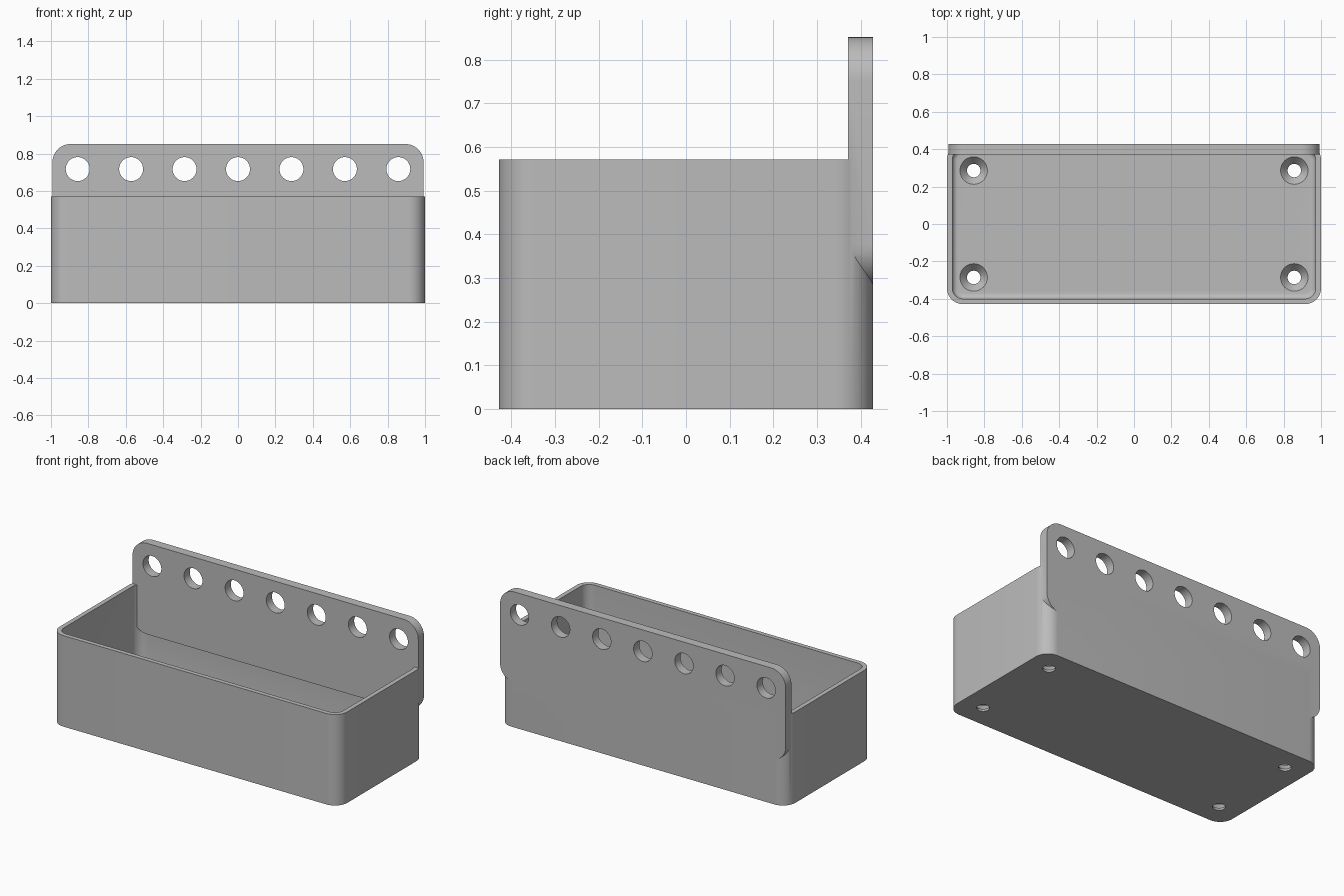
import bpy, bmesh, math
from mathutils import Matrix

if "Cube" in bpy.data.objects:
    bpy.data.objects.remove(bpy.data.objects["Cube"])

MM = 2 / 70            # design unit: the box is 70 units wide
WIDTH, DEPTH, HEIGHT = 70 * MM, 30 * MM, 20 * MM
WALL, FLOOR, PLATE = MM, 2 * MM, 2 * MM

grey = bpy.data.materials.new("plain grey")
grey.use_nodes = True
grey.diffuse_color = (0.5, 0.5, 0.5, 1)
grey.node_tree.nodes["Principled BSDF"].inputs["Base Color"].default_value = (0.5, 0.5, 0.5, 1)


def make_object(name, bm):
    bmesh.ops.recalc_face_normals(bm, faces=bm.faces)
    mesh = bpy.data.meshes.new(name)
    bm.to_mesh(mesh)
    bm.free()
    mesh.materials.append(grey)
    obj = bpy.data.objects.new(name, mesh)
    bpy.context.collection.objects.link(obj)
    return obj


def rounded_slab(name, w, d, h, radius, base_fillet=0):
    """Rounded rectangle extruded from z = 0 to h, with an optional filleted base."""
    bm = bmesh.new()
    outline = []
    for i, (sx, sy) in enumerate([(1, 1), (-1, 1), (-1, -1), (1, -1)]):
        for k in range(13):
            a = math.radians(90 * i + 7.5 * k)
            outline.append(bm.verts.new((sx * (w / 2 - radius) + radius * math.cos(a),
                                         sy * (d / 2 - radius) + radius * math.sin(a), 0)))
    base = bm.faces.new(outline)
    top = bmesh.ops.extrude_face_region(bm, geom=[base])["geom"]
    bmesh.ops.translate(bm, vec=(0, 0, h), verts=[v for v in top if isinstance(v, bmesh.types.BMVert)])
    if base_fillet:
        rim = [e for e in bm.edges if all(abs(v.co.z) < 1e-6 for v in e.verts)]
        bmesh.ops.bevel(bm, geom=rim, offset=base_fillet, segments=6, profile=0.5, affect='EDGES')
    return make_object(name, bm)


def cone(name, r_low, r_high, depth, matrix):
    bm = bmesh.new()
    bmesh.ops.create_cone(bm, cap_ends=True, segments=48, radius1=r_low, radius2=r_high,
                          depth=depth, matrix=matrix)
    return make_object(name, bm)


def combine(target, other, operation):
    other.hide_render = True
    mod = target.modifiers.new(operation.lower(), 'BOOLEAN')
    mod.operation, mod.object, mod.solver = operation, other, 'EXACT'
    bpy.context.view_layer.objects.active = target
    bpy.ops.object.modifier_apply(modifier=mod.name)
    bpy.data.objects.remove(other)


# Open box with rounded corners and a filleted floor
box = rounded_slab("storage_box", WIDTH, DEPTH, HEIGHT, 3 * MM)
cavity = rounded_slab("cavity", WIDTH - 2 * WALL, DEPTH - 2 * WALL, HEIGHT, 2 * MM, MM)
cavity.data.transform(Matrix.Translation((0, 0, FLOOR)))
combine(box, cavity, 'DIFFERENCE')

# Upright mounting plate merged into the back wall
plate = rounded_slab("mounting_plate", WIDTH - 0.5 * MM, 20 * MM, PLATE, 3.5 * MM)
plate.data.transform(Matrix.Translation((0, DEPTH / 2, HEIGHT - 0.2 * MM))
                     @ Matrix.Rotation(math.pi / 2, 4, 'X'))
combine(box, plate, 'UNION')

# Row of seven round holes through the plate
for i in range(-3, 4):
    place = (Matrix.Translation((i * 10 * MM, DEPTH / 2 - PLATE / 2, 0.717))
             @ Matrix.Rotation(math.pi / 2, 4, 'X'))
    combine(box, cone("plate_hole", 0.064, 0.064, 0.2, place), 'DIFFERENCE')

# Countersunk screw holes in the floor corners
for sx in (-1, 1):
    for sy in (-1, 1):
        x, y = sx * 30 * MM, sy * 10 * MM
        combine(box, cone("screw_hole", 0.036, 0.036, 0.3, Matrix.Translation((x, y, 0))), 'DIFFERENCE')
        sink = Matrix.Translation((x, y, FLOOR - 0.02))
        combine(box, cone("countersink", 0.036, 0.0776, 0.05, sink), 'DIFFERENCE')

# Smooth curves, crisp edges
bpy.ops.object.select_all(action='DESELECT')
box.select_set(True)
bpy.context.view_layer.objects.active = box
bpy.ops.object.shade_smooth_by_angle(angle=math.radians(30))
